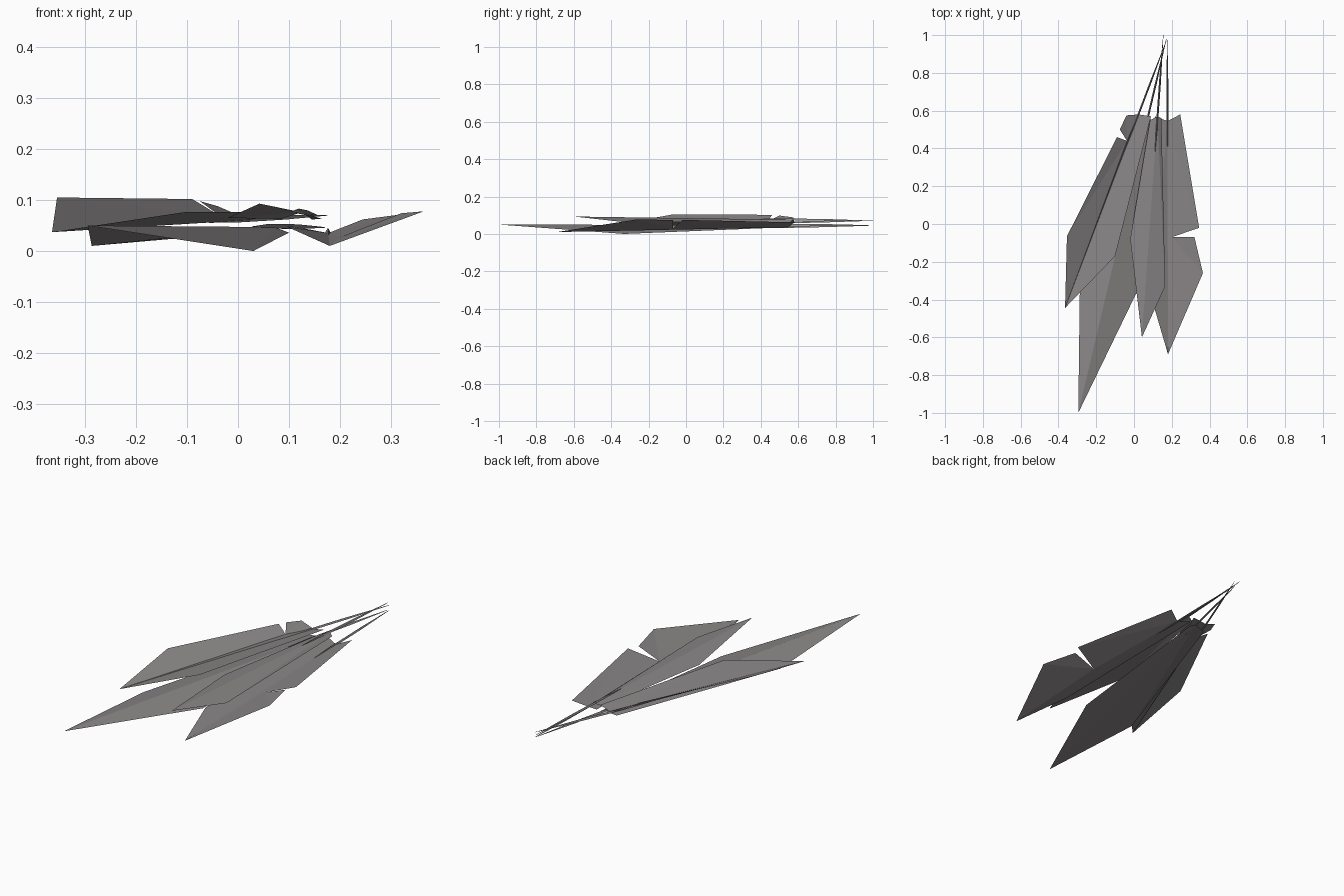
import bpy
import bmesh
from math import cos, sin, tau
from mathutils import Vector

cube = bpy.data.objects.get("Cube")
if cube:
    bpy.data.objects.remove(cube, do_unlink=True)

# One flat grey for all the feathers
grey = bpy.data.materials.new("feather grey")
grey.use_nodes = True
colour = (0.25, 0.235, 0.238, 1)
grey.diffuse_color = colour
bsdf = next(n for n in grey.node_tree.nodes if n.type == 'BSDF_PRINCIPLED')
bsdf.inputs["Base Color"].default_value = colour
bsdf.inputs["Roughness"].default_value = 0.9


def finish(name, bm):
    mesh = bpy.data.meshes.new(name)
    bm.to_mesh(mesh)
    bm.free()
    mesh.materials.append(grey)
    bpy.context.collection.objects.link(bpy.data.objects.new(name, mesh))


def vane(name, tip, root, rim):
    """Flat sheet between the shaft line and the outer rim, facing up."""
    bm = bmesh.new()
    face = bm.faces.new([bm.verts.new(p) for p in (tip, *rim, root)])
    face.normal_update()
    if face.normal.z < 0:
        face.normal_flip()
    bmesh.ops.triangulate(bm, faces=bm.faces[:])
    finish(name, bm)


def quill(name, tip, end):
    """Three-sided spindle that follows the back part of the shaft."""
    tip, end = Vector(tip), Vector(end)
    bm = bmesh.new()
    rings = []
    for y, radius in ((0.37, 0.001), (0.5, 0.006), (0.75, 0.006), (end.y, 0.001)):
        centre = tip.lerp(end, (y - tip.y) / (end.y - tip.y))
        rings.append([bm.verts.new(centre + Vector((cos(a), 0, sin(a))) * radius)
                      for a in (tau / 4, tau * 7 / 12, tau * 11 / 12)])
    for a, b in zip(rings, rings[1:]):
        for i in range(3):
            j = (i + 1) % 3
            bm.faces.new((a[i], a[j], b[j], b[i]))
    bm.faces.new(rings[0])
    bm.faces.new(rings[-1])
    bmesh.ops.recalc_face_normals(bm, faces=bm.faces[:])
    finish(name, bm)


def feather(name, tip, end, root_y, right_rim, left_rim):
    t = (root_y - tip[1]) / (end[1] - tip[1])
    root = Vector(tip).lerp(Vector(end), t)
    vane(name + "_right_vane", tip, root, right_rim)
    vane(name + "_left_vane", tip, root, left_rim)
    quill(name + "_quill", tip, end)


# Outer right feather: vanes fold upward, notch near the base
feather("outer_right_feather", (-0.365, -0.445, 0.037), (0.175, 0.98, 0.07), 0.58,
        [(-0.355, -0.065, 0.105), (-0.09, 0.46, 0.102), (-0.037, 0.44, 0.07),
         (-0.075, 0.5, 0.098), (-0.04, 0.575, 0.088)],
        [(-0.10, -0.17, 0.077), (0.09, 0.57, 0.077)])

# Long feather: vanes droop from the shaft
feather("long_feather", (-0.295, -1, 0.05), (0.17, 0.975, 0.046), 0.56,
        [(-0.287, -0.36, 0.01), (0.01, 0.55, 0.036)],
        [(0.03, -0.33, 0), (0.10, 0.55, 0.036)])

# Top feather: narrow, vanes droop from the shaft
feather("top_feather", (0.042, -0.6, 0.093), (0.155, 1, 0.07), 0.57,
        [(-0.02, -0.08, 0.065), (0.085, 0.55, 0.063)],
        [(0.165, -0.33, 0.063), (0.145, 0.56, 0.062)])

# Outer left feather: vanes fold upward, notch halfway along
feather("outer_left_feather", (0.18, -0.69, 0.01), (0.176, 0.975, 0.044), 0.545,
        [(0.095, -0.4, 0.048), (0.11, 0.57, 0.048)],
        [(0.365, -0.26, 0.078), (0.32, -0.07, 0.074), (0.2, -0.07, 0.027),
         (0.345, -0.02, 0.075), (0.245, 0.58, 0.062)])
